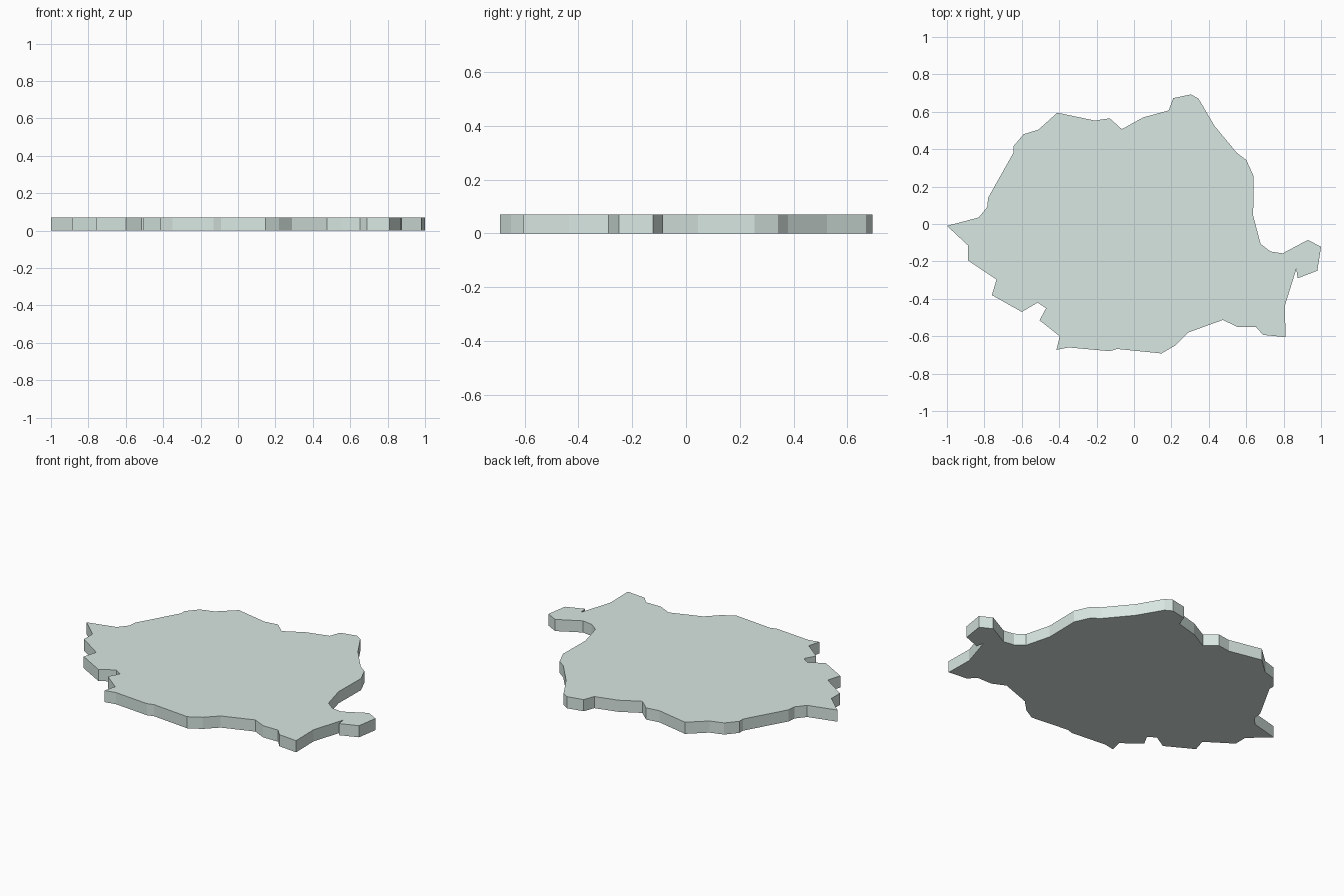
import bpy, bmesh

THICKNESS = 0.07

# Map outline, clockwise from the western tip
outline = [
    (-1, -0.01), (-0.83, 0.035), (-0.785, 0.09), (-0.78, 0.14), (-0.645, 0.38),
    (-0.645, 0.415), (-0.59, 0.48), (-0.51, 0.505), (-0.41, 0.595), (-0.21, 0.553),
    (-0.13, 0.565), (-0.065, 0.507), (0.05, 0.57), (0.185, 0.607), (0.21, 0.673),
    (0.305, 0.693), (0.345, 0.67), (0.43, 0.525), (0.55, 0.38), (0.6, 0.343),
    (0.64, 0.255), (0.637, 0.045), (0.677, -0.107), (0.73, -0.147), (0.795, -0.157),
    (0.93, -0.085), (1, -0.122), (0.98, -0.25), (0.875, -0.29), (0.868, -0.24),
    (0.807, -0.435), (0.81, -0.605), (0.69, -0.593), (0.652, -0.55), (0.553, -0.55),
    (0.475, -0.513), (0.29, -0.58), (0.22, -0.65), (0.147, -0.692), (-0.09, -0.668),
    (-0.13, -0.68), (-0.35, -0.66), (-0.415, -0.673), (-0.397, -0.6), (-0.505, -0.515),
    (-0.47, -0.45), (-0.515, -0.42), (-0.6, -0.47), (-0.76, -0.38), (-0.735, -0.297),
    (-0.887, -0.195), (-0.887, -0.115),
]

# Flat slab: fill the outline, then extrude it upward
bm = bmesh.new()
base = bm.faces.new([bm.verts.new((x, y, 0)) for x, y in outline])
extruded = bmesh.ops.extrude_face_region(bm, geom=[base], use_keep_orig=True)
top_verts = [g for g in extruded["geom"] if isinstance(g, bmesh.types.BMVert)]
bmesh.ops.translate(bm, verts=top_verts, vec=(0, 0, THICKNESS))
bmesh.ops.recalc_face_normals(bm, faces=bm.faces)

# Triangulate the concave caps so they shade cleanly
caps = [f for f in bm.faces if len(f.verts) > 4]
bmesh.ops.triangulate(bm, faces=caps)

mesh = bpy.data.meshes.new("map_slab")
bm.to_mesh(mesh)
bm.free()
slab = bpy.data.objects.new("map_slab", mesh)
bpy.context.collection.objects.link(slab)

# Pale green surface
mat = bpy.data.materials.new("pale_green")
mat.diffuse_color = (0.69, 0.80, 0.76, 1)
mesh.materials.append(mat)
